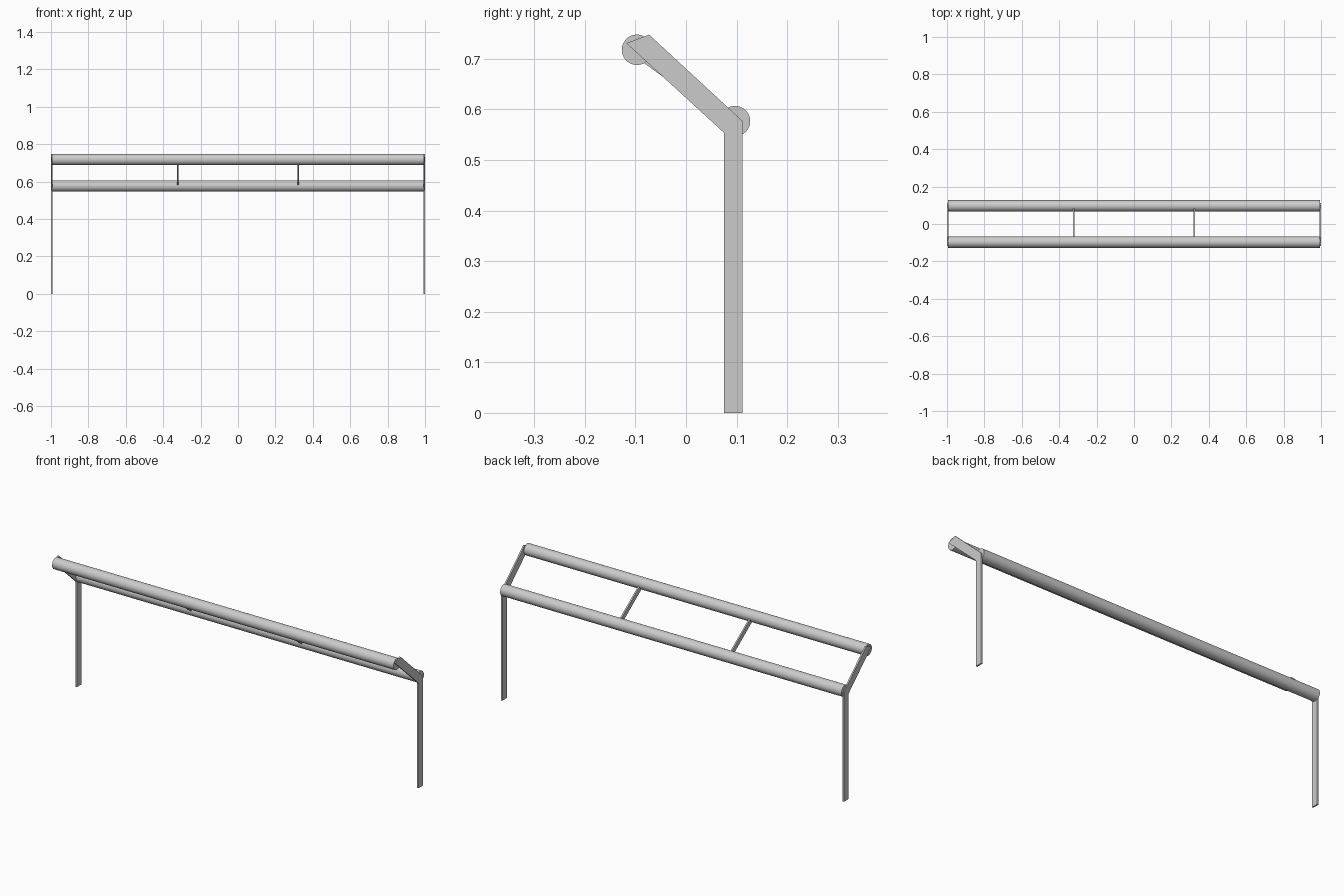
import bpy, bmesh, math
from mathutils import Vector

if "Cube" in bpy.data.objects:
    bpy.data.objects.remove(bpy.data.objects["Cube"])

R = 0.03
UPPER = (-0.097, 0.718)   # (y, z) of the upper rail
LOWER = (0.097, 0.577)    # (y, z) of the lower rail


def plate(name, outline, x0, x1):
    """Extrude a (y, z) outline along x."""
    bm = bmesh.new()
    face = bm.faces.new([bm.verts.new((x0, y, z)) for y, z in outline])
    ext = bmesh.ops.extrude_face_region(bm, geom=[face])
    verts = [v for v in ext["geom"] if isinstance(v, bmesh.types.BMVert)]
    bmesh.ops.translate(bm, verts=verts, vec=(x1 - x0, 0, 0))
    bmesh.ops.recalc_face_normals(bm, faces=bm.faces[:])
    mesh = bpy.data.meshes.new(name)
    bm.to_mesh(mesh)
    bm.free()
    obj = bpy.data.objects.new(name, mesh)
    bpy.context.collection.objects.link(obj)
    return obj


def rail(name, centre):
    """Long round rail running along x."""
    bpy.ops.mesh.primitive_cylinder_add(
        vertices=48, radius=R, depth=1.988,
        location=(0, *centre), rotation=(0, math.pi / 2, 0))
    bpy.context.object.name = name
    bpy.ops.object.shade_smooth_by_angle()


# Two round rails
rail("upper_rail", UPPER)
rail("lower_rail", LOWER)

# Bent flat legs at both ends
leg_outline = [(0.075, 0), (0.112, 0), (0.112, 0.577),
               (-0.073, 0.748), (-0.118, 0.731), (0.075, 0.554)]
# Flat cross bars between the rails
a, b = Vector(UPPER), Vector(LOWER)
d = (b - a).normalized()
n = Vector((-d.y, d.x)) * 0.013
a, b = a + d * 0.015, b - d * 0.015
bar_outline = [a + n, a - n, b - n, b + n]

for side, s in (("left", -1), ("right", 1)):
    plate(f"{side}_leg", leg_outline, s * 0.991, s * 0.999)
    plate(f"{side}_cross_bar", bar_outline, s * 0.318, s * 0.326)
